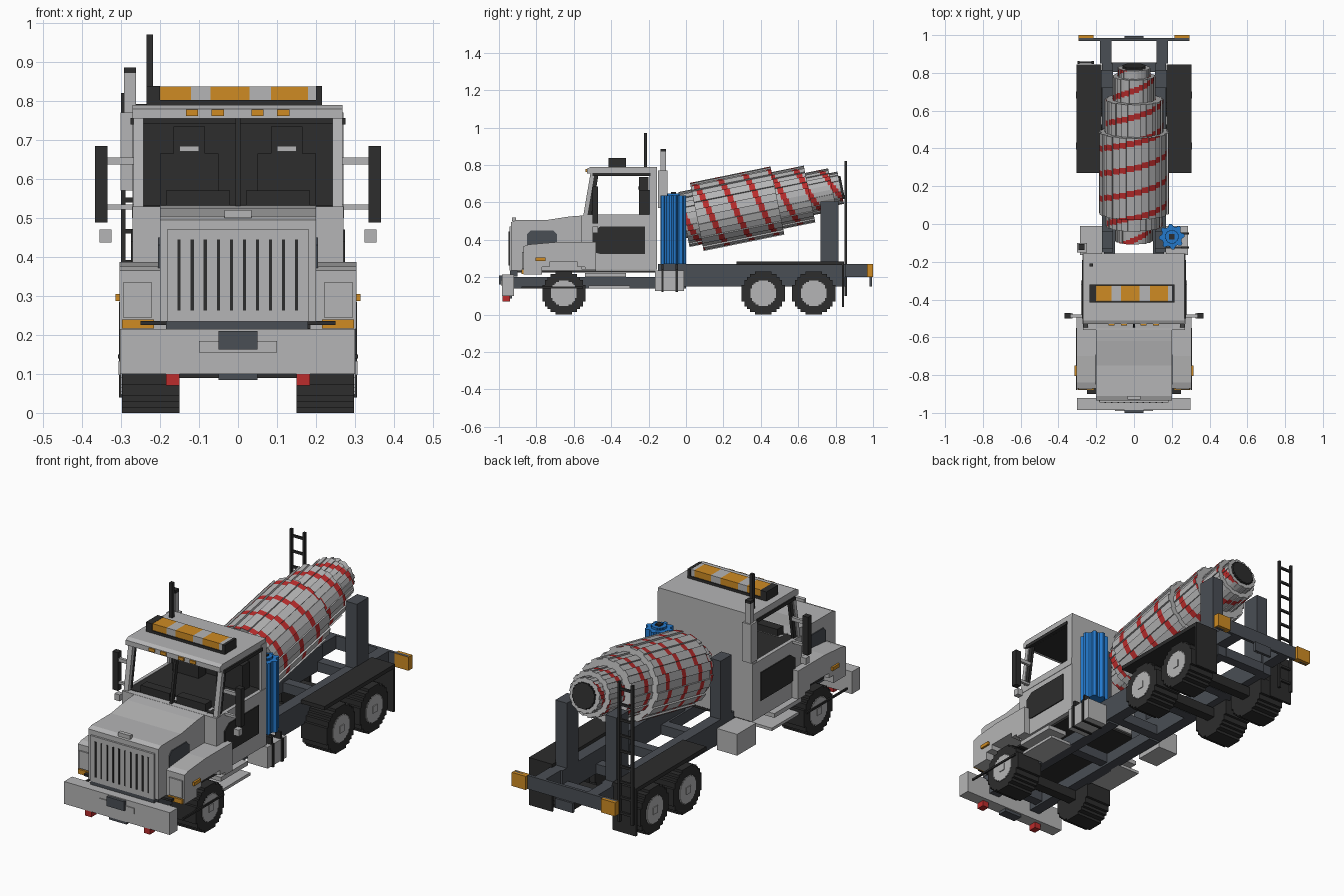
import bpy, bmesh, math
from mathutils import Vector

default_cube = bpy.data.objects.get("Cube")
if default_cube:
    bpy.data.objects.remove(default_cube, do_unlink=True)


def material(name, *rgb):
    mat = bpy.data.materials.new(name)
    mat.use_nodes = True
    mat.diffuse_color = (*rgb, 1)
    mat.node_tree.nodes["Principled BSDF"].inputs["Base Color"].default_value = (*rgb, 1)
    return mat


GREY = material("light grey paint", .46, .46, .465)
BLACK = material("black rubber", .026, .026, .026)
STEEL = material("dark steel", .068, .077, .09)
AMBER = material("amber lamp", .62, .26, .017)
RED = material("red paint", .5, .025, .025)
BLUE = material("blue tank", .017, .19, .6)


def finish(name, bm, *mats):
    mesh = bpy.data.meshes.new(name)
    bm.to_mesh(mesh)
    bm.free()
    obj = bpy.data.objects.new(name, mesh)
    for mat in mats:
        mesh.materials.append(mat)
    bpy.context.scene.collection.objects.link(obj)
    return obj


def prism(name, mat, outline, span, place):
    """Extrude an outline over a span; place(u, v, w) returns a point."""
    bm = bmesh.new()
    ends = [[bm.verts.new(place(u, v, w)) for u, v in outline] for w in span]
    bm.faces.new(ends[0])
    bm.faces.new(ends[1])
    for i in range(len(outline)):
        bm.faces.new((ends[0][i - 1], ends[0][i], ends[1][i], ends[1][i - 1]))
    bmesh.ops.recalc_face_normals(bm, faces=bm.faces[:])
    return finish(name, bm, mat)


def along_x(u, v, w):
    return (w, u, v)


def along_z(u, v, w):
    return (u, v, w)


def box(name, mat, x, y, z):
    outline = [(y[0], z[0]), (y[1], z[0]), (y[1], z[1]), (y[0], z[1])]
    return prism(name, mat, outline, x, along_x)


def pair(name, mat, x, y, z):
    box("left_" + name, mat, x, y, z)
    box("right_" + name, mat, (-x[1], -x[0]), y, z)


def side_pair(name, mat, outline, x):
    prism("left_" + name, mat, outline, x, along_x)
    prism("right_" + name, mat, outline, (-x[1], -x[0]), along_x)


# Chassis
pair("front_rail", STEEL, (.1, .16), (-.95, 0), (.14, .2))
pair("main_rail", STEEL, (.11, .17), (-.15, .85), (.15, .27))
pair("tail_rail", STEEL, (.12, .18), (.85, .97), (.2, .27))
for number, y in enumerate((-.85, -.35, .02, .28, .55, .83)):
    box(f"cross_member_{number}", STEEL, (-.12, .12), (y - .025, y + .025), (.15, .2))
box("rear_crossbar", STEEL, (-.29, .29), (.97, .985), (.2, .27))
box("rear_plate", STEEL, (-.05, .05), (.98, .995), (.15, .2))
pair("tail_lamp", AMBER, (.215, .295), (.968, 1), (.2, .27))
pair("rear_drum_post", STEEL, (.11, .175), (.72, .815), (.26, .605))
pair("front_drum_post", STEEL, (.11, .17), (-.13, -.04), (.26, .57))

# Wheels with stepped treads
quarter = [(1, .38), (.88, .38), (.88, .62), (.75, .62), (.75, .75),
           (.62, .75), (.62, .88), (.38, .88), (.38, 1)]
stepped = list(quarter)
for turn in range(3):
    quarter = [(-v, u) for u, v in quarter]
    stepped += quarter


def ring(y, z, radius):
    return [(y + u * radius, z + v * radius) for u, v in stepped]


HUB_Z = .115
for label, y in (("front", -.653), ("middle", .413), ("rear", .683)):
    side_pair(label + "_tyre", BLACK, ring(y, HUB_Z, HUB_Z), (.15, .298))
    side_pair(label + "_rim", GREY, ring(y, HUB_Z, .068), (.28, .302))
    pair(label + "_hub", GREY, (.3, .306), (y - .018, y + .018), (.097, .133))
    box(label + "_axle", BLACK, (-.16, .16), (y - .025, y + .025), (.09, .14))

# Rear mudguards and ladder
pair("rear_mudguard", BLACK, (.172, .305), (.27, .845), (.265, .285))
pair("mud_flap", BLACK, (.172, .305), (.833, .845), (.04, .27))
for x in (-.3, -.225):
    box("ladder_rail", BLACK, (x, x + .012), (.848, .862), (.1, .82))
for step in range(9):
    z = .14 + step * .08
    box("ladder_rung", BLACK, (-.3, -.215), (.85, .86), (z, z + .012))

# Bumper
box("bumper", GREY, (-.303, .3), (-.985, -.92), (.1, .215))
box("bumper_panel", GREY, (-.1, .1), (-.99, -.98), (.155, .185))
box("bumper_plate", STEEL, (-.05, .05), (-1, -.98), (.162, .21))
box("bumper_hanger", STEEL, (-.05, .05), (-.98, -.93), (.085, .1))
pair("tow_hook", RED, (.15, .185), (-.982, -.94), (.07, .102))

# Hood and grille
hood = [(-.935, .235), (-.935, .495), (-.91, .505), (-.75, .505), (-.62, .525),
        (-.48, .535), (-.48, .235)]
prism("hood", GREY, hood, (-.2, .2), along_x)
box("hood_ornament", GREY, (-.035, .035), (-.93, -.91), (.5, .52))
box("grille_frame", GREY, (-.182, .182), (-.945, -.93), (.235, .47))
box("lower_grille", STEEL, (-.185, .18), (-.94, -.9), (.205, .236))
for slat in range(10):
    x = -.155 + slat * .0335
    box("grille_slat", BLACK, (x, x + .008), (-.948, -.944), (.262, .445))
vent = [(-.85, .335), (-.85, .43), (-.83, .45), (-.71, .45), (-.69, .43), (-.69, .335)]
side_pair("hood_vent", STEEL, vent, (.198, .205))
box("cowl", GREY, (-.27, .27), (-.56, -.48), (.24, .53))

# Front fenders and lamps
fender = [(-.87, .215), (-.87, .365), (-.84, .375), (-.7, .387), (-.48, .387),
          (-.48, .24), (-.54, .24), (-.54, .255), (-.58, .255), (-.58, .28),
          (-.73, .28), (-.73, .255), (-.77, .255), (-.77, .215)]
side_pair("front_fender", GREY, fender, (.185, .304))
pair("headlamp_panel", GREY, (.22, .295), (-.877, -.868), (.245, .335))
pair("turn_lamp", AMBER, (.215, .297), (-.88, -.868), (.217, .24))
pair("side_marker", AMBER, (.3, .314), (-.805, -.75), (.287, .305))
pair("side_rod", BLACK, (.3, .308), (-.88, -.55), (.14, .15))

# Lower cab, doors and steps
box("lower_cab", GREY, (-.27, .27), (-.5, -.155), (.24, .52))
box("cab_underside", BLACK, (-.25, .25), (-.9, -.16), (.225, .236))
door_panel = [(-.5, .335), (-.5, .44), (-.46, .47), (-.22, .47), (-.22, .325), (-.46, .325)]
side_pair("door_panel", BLACK, door_panel, (.268, .275))
pair("upper_step", GREY, (.17, .28), (-.54, -.32), (.2, .222))
pair("lower_step", GREY, (.15, .28), (-.52, -.3), (.14, .155))

# Upper cab shell, open at the windows
box("cab_rear_wall", GREY, (-.27, .27), (-.172, -.155), (.24, .77))
pair("rear_pillar", GREY, (.255, .27), (-.195, -.155), (.5, .77))
pillar = [(-.55, .525), (-.51, .76), (-.488, .76), (-.528, .525)]
side_pair("front_pillar", GREY, pillar, (.243, .268))
side_pair("pillar_trim", BLACK, [(y + .022, z) for y, z in pillar], (.248, .262))
pair("door_sill", GREY, (.255, .272), (-.53, -.155), (.5, .535))
prism("windshield_post", BLACK, pillar, (-.006, .006), along_x)
roof = [(-.53, .755), (-.53, .78), (-.51, .79), (-.155, .79), (-.155, .755)]
prism("roof", GREY, roof, (-.27, .268), along_x)
pair("window_header", BLACK, (.258, .276), (-.5, -.19), (.74, .757))
box("roof_lining", BLACK, (-.255, .255), (-.5, -.17), (.742, .757))
box("rear_lining", BLACK, (-.255, .255), (-.18, -.171), (.52, .75))
box("cab_floor", BLACK, (-.255, .255), (-.53, -.17), (.515, .533))
pair("dashboard", BLACK, (.02, .185), (-.53, -.48), (.53, .57))
pair("seat_back", BLACK, (.05, .2), (-.25, -.19), (.53, .665))
pair("seat_headrest", BLACK, (.085, .165), (-.25, -.2), (.66, .735))
pair("seat_label", GREY, (.1, .15), (-.256, -.248), (.67, .685))

# Mirrors
pair("mirror", BLACK, (.335, .367), (-.5, -.47), (.488, .685))
pair("mirror_upper_arm", GREY, (.265, .34), (-.495, -.48), (.637, .655))
pair("mirror_lower_arm", GREY, (.265, .34), (-.495, -.48), (.522, .535))
pair("small_mirror", GREY, (.325, .355), (-.5, -.47), (.437, .47))

# Roof lamps, light bar, aerial and exhaust
for x in (-.118, -.052, .05, .116):
    box("roof_marker", AMBER, (x - .016, x + .016), (-.537, -.525), (.762, .778))
box("light_bar_base", BLACK, (-.235, .215), (-.415, -.32), (.79, .803))
box("light_bar_end", BLACK, (-.235, -.2), (-.415, -.32), (.8, .838))
box("light_bar_far_end", BLACK, (.2, .215), (-.415, -.32), (.8, .838))
edges = (-.2, -.12, -.07, .03, .085, .18, .2)
for number, (start, stop) in enumerate(zip(edges, edges[1:])):
    box("light_bar_lens", GREY if number % 2 else AMBER, (start, stop), (-.41, -.325), (.8, .837))
box("aerial", BLACK, (-.235, -.218), (-.225, -.208), (.79, .97))
box("exhaust_muffler", GREY, (-.302, -.25), (-.15, -.1), (.57, .77))
box("exhaust_pipe", GREY, (-.293, -.262), (-.137, -.106), (.76, .872))
box("exhaust_cap", BLACK, (-.293, -.262), (-.137, -.106), (.87, .886))

# Side boxes and lobed blue tank
pair("side_box", GREY, (.17, .285), (-.165, -.01), (.125, .235))
for y in (-.125, -.05):
    box("box_strap", BLACK, (.17, .292), (y - .006, y + .006), (.12, .24))
    box("tank_clamp", BLACK, (.25, .282), (y - .006, y + .006), (.2, .27))
TANK_X, TANK_Y = .2, -.067
lobes = []
for i in range(32):
    radius = .068 if i % 4 < 2 else .054
    angle = math.tau * i / 32
    lobes.append((TANK_X + radius * math.cos(angle), TANK_Y + radius * math.sin(angle)))
prism("blue_tank", BLUE, lobes, (.27, .637), along_z)
prism("tank_lid", BLUE, ring(TANK_X, TANK_Y, .035), (.63, .648), along_z)
box("tank_valve", BLACK, (.186, .214), (-.081, -.053), (.64, .655))

# Mixer drum: stepped sections made of planks, with a two-start red helix
TILT = math.radians(11.5)
CENTRE = Vector((0, .293, .57))
AXIS = Vector((0, math.cos(TILT), math.sin(TILT)))
RISE = Vector((0, -math.sin(TILT), math.cos(TILT)))
PLANKS, PITCH, BAND = 28, .135, .031
drum = bmesh.new()


def on_drum(t, radius, angle):
    return CENTRE + AXIS * t + RISE * radius * math.sin(angle) - Vector((radius * math.cos(angle), 0, 0))


def add_face(points, outward, colour=0):
    face = drum.faces.new([drum.verts.new(p) for p in points])
    face.normal_update()
    if face.normal.dot(outward) < 0:
        face.normal_flip()
    face.material_index = colour


sections = [(-.39, -.31, .1), (-.31, -.24, .15), (-.24, .2, .186),
            (.2, .375, .155), (.375, .5, .115), (.5, .545, .088)]
for start, stop, radius in sections:
    for i in range(PLANKS):
        a, b = math.tau * i / PLANKS, math.tau * (i + 1) / PLANKS
        plank = radius * (1 if i % 2 else .95)
        out = on_drum(0, 1, (a + b) / 2) - CENTRE
        shift = .095 + i / PLANKS * PITCH * 2
        cuts = {start, stop}
        for k in range(-8, 9):
            cuts |= {c for c in (shift + k * PITCH, shift + k * PITCH + BAND) if start < c < stop}
        cuts = sorted(cuts)
        for t, u in zip(cuts, cuts[1:]):
            red = ((t + u) / 2 - shift) % PITCH < BAND
            add_face([on_drum(t, plank, a), on_drum(u, plank, a),
                      on_drum(u, plank, b), on_drum(t, plank, b)], out, int(red))
        around = on_drum(0, 1, a + math.pi / 2) - CENTRE
        add_face([on_drum(start, radius, a), on_drum(stop, radius, a),
                  on_drum(stop, radius * .95, a), on_drum(start, radius * .95, a)],
                 -around if i % 2 else around)
        for t, way in ((start, -AXIS), (stop, AXIS)):
            add_face([on_drum(t, 0, a), on_drum(t, plank, a), on_drum(t, plank, b)], way)
finish("mixer_drum", drum, GREY, RED)
prism("drum_mouth", BLACK, ring(0, 0, .062), (.54, .556),
      lambda u, v, w: CENTRE + AXIS * w + RISE * v + Vector((u, 0, 0)))
